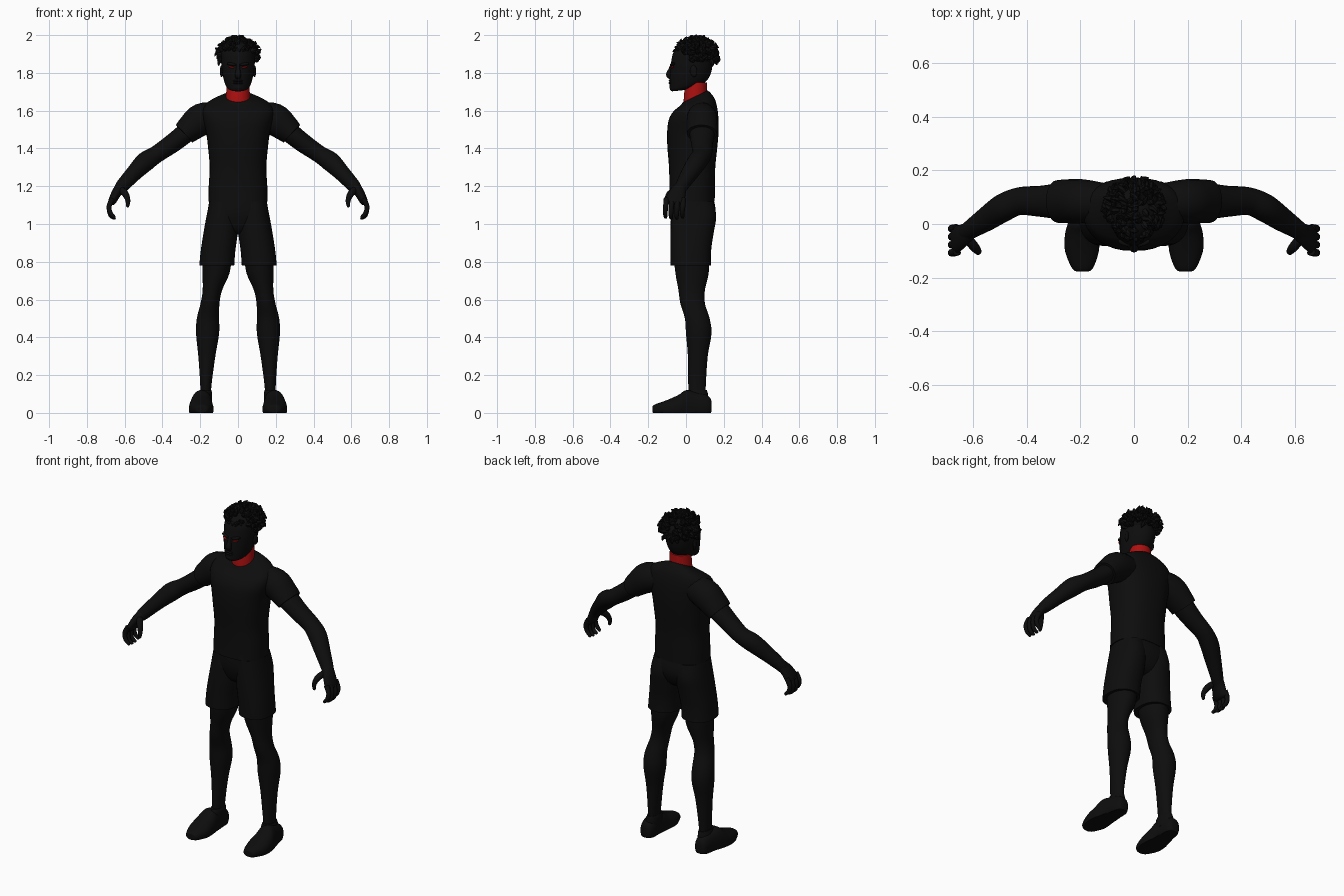
import bpy, bmesh, math, random
from mathutils import Vector, Matrix, Euler

if "Cube" in bpy.data.objects:
    bpy.data.objects.remove(bpy.data.objects["Cube"])
random.seed(7)
parts = []


def material(name, colour):
    m = bpy.data.materials.new(name)
    m.use_nodes = True
    m.diffuse_color = colour
    bsdf = next(n for n in m.node_tree.nodes if n.type == 'BSDF_PRINCIPLED')
    bsdf.inputs["Base Color"].default_value = colour
    bsdf.inputs["Roughness"].default_value = 0.8
    return m


BLACK = material("matte black", (0.004, 0.004, 0.004, 1))
RED = material("deep red", (0.42, 0.005, 0.005, 1))


def smooth_rows(rows, steps):
    """Catmull-Rom interpolation through rows of numbers."""
    out = []
    for i in range(len(rows) - 1):
        a, b = rows[max(i - 1, 0)], rows[i]
        c, d = rows[i + 1], rows[min(i + 2, len(rows) - 1)]
        for k in range(steps):
            t = k / steps
            out.append([q + t * ((r - p) / 2 + t * (p - 2.5 * q + 2 * r - s / 2
                        + t * (1.5 * (q - r) + (s - p) / 2)))
                        for p, q, r, s in zip(a, b, c, d)])
    return out + [list(rows[-1])]


def skin(bm, rings):
    """Bridge rings of points and cap both ends."""
    rings = [[bm.verts.new(p) for p in ring] for ring in rings]
    n = len(rings[0])
    for lower, upper in zip(rings, rings[1:]):
        for i in range(n):
            j = (i + 1) % n
            bm.faces.new((lower[i], lower[j], upper[j], upper[i]))
    bm.faces.new(rings[0][::-1])
    bm.faces.new(rings[-1])


def finish(name, bm, mat=BLACK, mirror=False):
    bmesh.ops.recalc_face_normals(bm, faces=bm.faces)
    mesh = bpy.data.meshes.new(name)
    bm.to_mesh(mesh)
    bm.free()
    mesh.materials.append(mat)
    ob = bpy.data.objects.new(name, mesh)
    bpy.context.collection.objects.link(ob)
    if mirror:
        ob.modifiers.new("Mirror", 'MIRROR').use_mirror_merge = False
    parts.append(ob)
    return ob


def loft(name, rows, along='z', power=2.0, mat=BLACK, mirror=False, sides=32):
    """Rows: position, x low, x high, depth low, depth high, optional tilt."""
    bm, rings = bmesh.new(), []
    for row in smooth_rows([tuple(r) + (0,) * (6 - len(r)) for r in rows], 4):
        t, x0, x1, d0, d1, tilt = row
        ring = []
        for i in range(sides):
            ang = math.tau * i / sides
            c, s = math.cos(ang), math.sin(ang)
            u = math.copysign(abs(c) ** (2 / power), c) * (x1 - x0) / 2
            v = math.copysign(abs(s) ** (2 / power), s) * (d1 - d0) / 2
            x, d = (x0 + x1) / 2 + u, (d0 + d1) / 2 + v
            ring.append((x, d, t + tilt * v) if along == 'z' else (x, t, max(d, 0)))
        rings.append(ring)
    skin(bm, rings)
    return finish(name, bm, mat, mirror)


def tube(bm, rows, sides=20, steps=4):
    """Rows: x, y, z, radius across, radius up."""
    rows = smooth_rows(rows, steps)
    pts = [Vector(r[:3]) for r in rows]
    rings = []
    for i, r in enumerate(rows):
        t = (pts[min(i + 1, len(pts) - 1)] - pts[max(i - 1, 0)]).normalized()
        ref = Vector((1, 0, 0)) if abs(t.y) > 0.9 else Vector((0, 1, 0))
        side = (ref - t * ref.dot(t)).normalized()
        up = t.cross(side)
        rings.append([pts[i] + side * (math.cos(a) * r[3]) + up * (math.sin(a) * r[4])
                      for a in (math.tau * k / sides for k in range(sides))])
    skin(bm, rings)


def limb(name, rows, mirror=True):
    bm = bmesh.new()
    tube(bm, rows)
    return finish(name, bm, mirror=mirror)


def ball(name, centre, size, turn=(0, 0, 0), mat=BLACK, mirror=False):
    bm = bmesh.new()
    m = Matrix.LocRotScale(Vector(centre), Euler(turn), Vector(size))
    bmesh.ops.create_uvsphere(bm, u_segments=24, v_segments=14, radius=1, matrix=m)
    return finish(name, bm, mat, mirror)


# Shirt body with a collar sloping down to the front
loft("shirt", [
    (1.12, -.157, .157, -.09, .152), (1.2, -.155, .155, -.088, .153),
    (1.3, -.15, .15, -.09, .155), (1.4, -.158, .158, -.098, .165),
    (1.48, -.168, .168, -.1, .172), (1.55, -.185, .185, -.092, .172),
    (1.6, -.19, .19, -.068, .167, .05), (1.635, -.17, .17, -.045, .155, .2),
    (1.66, -.12, .12, -.025, .135, .35), (1.675, -.066, .066, -.018, .115, .48),
], power=2.4)
limb("sleeve", [(.1, .08, 1.575, .07, .07), (.19, .085, 1.555, .082, .085),
                (.25, .085, 1.51, .082, .074), (.285, .084, 1.478, .08, .064)])

# Bare arms
limb("arm", [(.2, .085, 1.55, .06, .055), (.28, .085, 1.48, .066, .053),
             (.35, .085, 1.425, .058, .05), (.43, .085, 1.37, .052, .046),
             (.49, .06, 1.33, .052, .052), (.55, .02, 1.27, .046, .043),
             (.61, -.02, 1.205, .035, .036), (.63, -.035, 1.18, .034, .03)])

# Hands: palm, four curled fingers and a thumb
limb("palm", [(.615, -.024, 1.2, .033, .031), (.643, -.045, 1.165, .044, .026),
              (.666, -.058, 1.12, .052, .021), (.674, -.06, 1.105, .04, .012)])
bm = bmesh.new()
for i in range(4):
    y = -.014 - .03 * i
    drop = .012 if i in (1, 2) else 0
    tube(bm, [(.664, y, 1.135, .014, .014), (.682, y - .003, 1.095, .014, .014),
              (.676, y - .006, 1.06 - drop, .012, .012),
              (.655, y - .004, 1.036 - drop / 2, .009, .009),
              (.65, y - .004, 1.031 - drop / 2, .003, .003)], sides=10)
finish("fingers", bm, mirror=True)
limb("thumb", [(.625, -.05, 1.185, .018, .018), (.597, -.085, 1.16, .018, .018),
               (.583, -.102, 1.125, .013, .013), (.585, -.105, 1.095, .009, .009),
               (.587, -.105, 1.088, .003, .003)])

# Shorts
loft("shorts_hips", [(.945, -.08, .08, -.01, .06), (.97, -.13, .13, -.05, .12),
                     (1.05, -.16, .16, -.08, .157), (1.14, -.148, .148, -.082, .145)],
     power=2.4)
loft("shorts_leg", [(.78, .02, .205, -.082, .132), (.86, .014, .197, -.082, .133),
                    (.95, .002, .183, -.082, .146), (1.04, .0, .167, -.08, .16),
                    (1.12, .01, .15, -.075, .145)], power=2.3, mirror=True)

# Bare legs
loft("leg", [(.06, .145, .2, .02, .103), (.15, .14, .2, .012, .105),
             (.3, .12, .21, .01, .115), (.42, .1, .222, 0, .135),
             (.5, .1, .218, -.006, .125), (.58, .098, .198, -.03, .1),
             (.65, .084, .187, -.04, .1), (.74, .045, .188, -.056, .12),
             (.85, .03, .19, -.068, .125)], mirror=True)

# Shoes, flattened against the floor, with a padded ankle opening
loft("shoe", [(-.177, .18, .205, .008, .03), (-.168, .155, .23, -.005, .043),
              (-.1, .131, .258, -.03, .068), (-.04, .132, .258, -.05, .095),
              (.0, .137, .248, -.05, .12), (.05, .138, .236, -.04, .112),
              (.1, .14, .226, -.03, .1), (.128, .15, .215, -.01, .08),
              (.136, .165, .2, .015, .055)], along='y', power=2.3, mirror=True)
loft("shoe_collar", [(.05, .137, .225, -.01, .122), (.1, .137, .21, -.008, .116),
                     (.122, .142, .203, .0, .11)], mirror=True)

# Neck
loft("neck", [(1.58, -.068, .068, -.012, .112), (1.66, -.064, .064, -.012, .11),
              (1.75, -.06, .06, -.004, .11)], mat=RED)

# Head and face
loft("head", [(1.705, -.03, .03, -.072, -.02, .1), (1.715, -.052, .052, -.083, .04, .1),
              (1.735, -.066, .066, -.086, .09, .08), (1.77, -.077, .077, -.086, .118),
              (1.81, -.085, .085, -.083, .135), (1.86, -.089, .089, -.078, .142),
              (1.91, -.086, .086, -.066, .142), (1.95, -.065, .065, -.03, .12),
              (1.97, -.03, .03, .02, .09)])
limb("nose", [(0, -.07, 1.85, .01, .01), (0, -.08, 1.82, .012, .011),
              (0, -.092, 1.79, .014, .017), (0, -.08, 1.775, .01, .014)], mirror=False)
ball("brow", (.034, -.07, 1.846), (.027, .012, .008), (0, -.15, .3), mirror=True)
ball("eye", (.036, -.0745, 1.83), (.017, .006, .0045), (0, -.2, .35), RED, True)
for name, z in (("upper_lip", 1.758), ("lower_lip", 1.746)):
    ball(name, (0, -.083, z), (.026, .009, .006))
ball("chin", (0, -.073, 1.722), (.026, .014, .015))
ball("ear", (.086, .04, 1.81), (.009, .02, .032), (.15, 0, -.3), mirror=True)

# Hair: a cap covered in short curled locks
hair_centre, hair_size = Vector((0, .056, 1.9)), Vector((.098, .102, .076))
ball("hair_cap", hair_centre, hair_size * .97, (-.15, 0, 0))
bm = bmesh.new()
count = 0
while count < 210:
    n = Vector([random.gauss(0, 1) for _ in range(3)]).normalized()
    if n.z < -.45 or (n.y < -.3 and n.z < .15):
        continue
    count += 1
    root = hair_centre + hair_size * .9 * n
    curl = n.cross(Vector([random.gauss(0, 1) for _ in range(3)])).normalized()
    length = random.uniform(.022, .036)
    mid = root + n * length * .7 + curl * .008
    tip = root + n * length + curl * random.uniform(.016, .03)
    tip.z = min(tip.z, 1.998)
    tube(bm, [(*root, .013, .013), (*mid, .011, .011), (*tip, .002, .002)],
         sides=6, steps=3)
finish("hair_locks", bm)

# Smooth shading with crisp hems
bpy.ops.object.select_all(action='DESELECT')
for ob in parts:
    ob.select_set(True)
bpy.context.view_layer.objects.active = parts[0]
bpy.ops.object.shade_smooth_by_angle(angle=math.radians(40))
